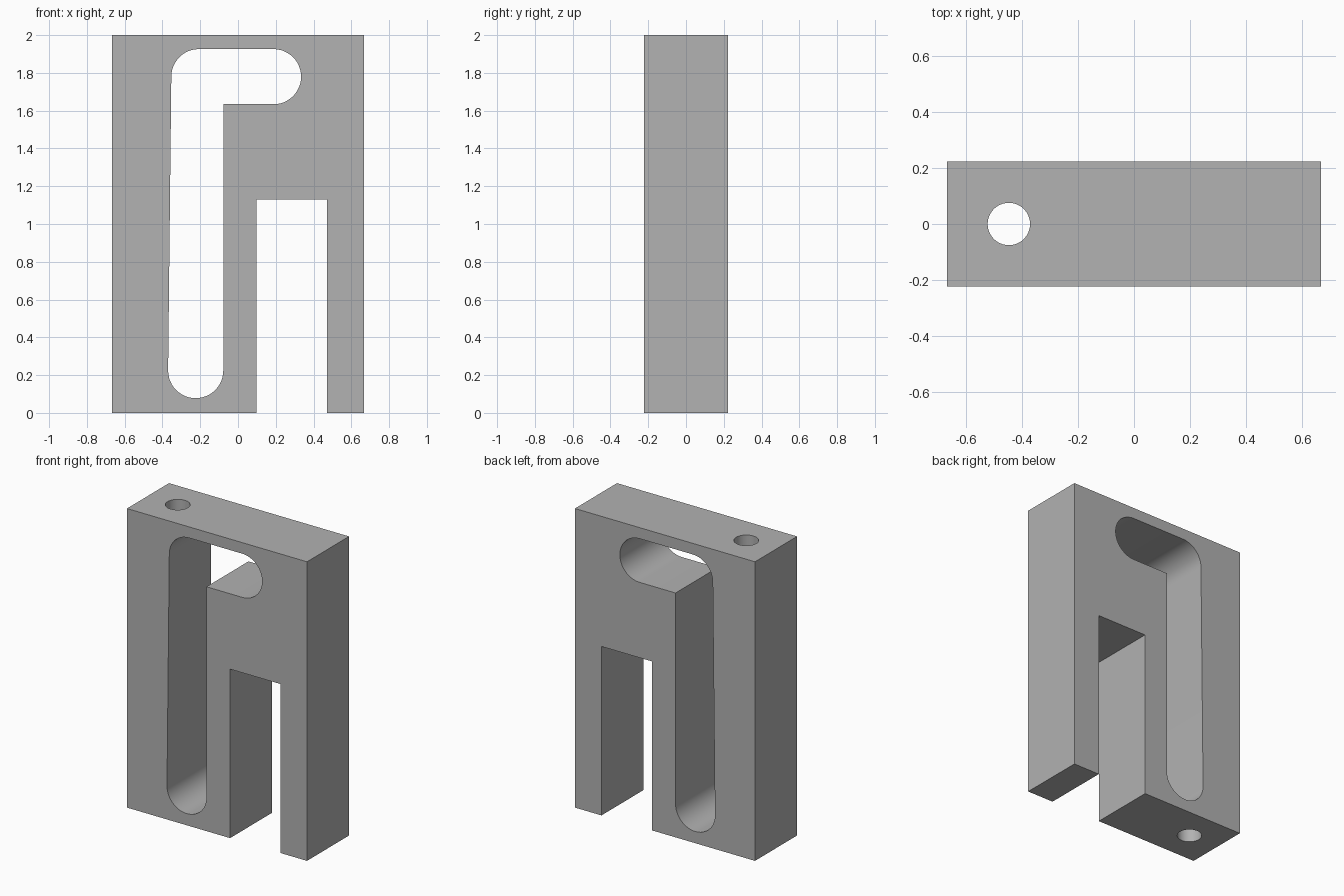
import bpy, bmesh, math

if "Cube" in bpy.data.objects:
    bpy.data.objects.remove(bpy.data.objects["Cube"], do_unlink=True)

grey = bpy.data.materials.new("plain grey")
grey.use_nodes = True
colour = (0.445, 0.445, 0.445, 1)
grey.diffuse_color = colour
grey.node_tree.nodes["Principled BSDF"].inputs["Base Color"].default_value = colour


def arc(cx, cz, r, start, end, steps=24):
    angles = [math.radians(start + (end - start) * i / steps) for i in range(steps + 1)]
    return [(cx + r * math.cos(a), cz + r * math.sin(a)) for a in angles]


def prism(name, points, low, high, vertical=False):
    """Extrude a closed profile along y, or along z when vertical."""
    bm = bmesh.new()
    place = (lambda u, v: (u, v, low)) if vertical else (lambda u, v: (u, low, v))
    face = bm.faces.new([bm.verts.new(place(u, v)) for u, v in points])
    moved = bmesh.ops.extrude_face_region(bm, geom=[face])["geom"]
    shift = (0, 0, high - low) if vertical else (0, high - low, 0)
    bmesh.ops.translate(bm, vec=shift, verts=[g for g in moved if isinstance(g, bmesh.types.BMVert)])
    bmesh.ops.recalc_face_normals(bm, faces=bm.faces)
    mesh = bpy.data.meshes.new(name)
    bm.to_mesh(mesh)
    bm.free()
    mesh.materials.append(grey)
    obj = bpy.data.objects.new(name, mesh)
    bpy.context.collection.objects.link(obj)
    return obj


# Block outline with the square notch between the legs
W, D, H = 0.666, 0.222, 2.0
outline = [(-W, 0), (0.097, 0), (0.097, 1.13), (0.47, 1.13), (0.47, 0), (W, 0), (W, H), (-W, H)]
body = prism("slotted_block", outline, -D, D)

# Hooked slot: rounded bottom, square inner corner, rounded end
R = 0.146
slot_profile = (arc(-0.224, 0.224, R, 180, 360) + [(-0.078, 1.634)]
                + arc(0.188, 1.78, R, -90, 90) + arc(-0.207, 1.78, R, 90, 180, 12))
slot = prism("slot_cutter", slot_profile, -0.5, 0.5)

# Round bore through the full height
bore = prism("bore_cutter", arc(-0.446, 0, 0.0755, 0, 352.5, 47), -0.1, H + 0.1, vertical=True)

for cutter in (slot, bore):
    cutter.hide_render = True
    cut = body.modifiers.new(cutter.name, "BOOLEAN")
    cut.operation = "DIFFERENCE"
    cut.solver = "EXACT"
    cut.object = cutter

# Bake the cuts and drop the cutters
bpy.context.view_layer.update()
graph = bpy.context.evaluated_depsgraph_get()
result = bpy.data.meshes.new_from_object(body.evaluated_get(graph))
body.modifiers.clear()
body.data = result
for cutter in (slot, bore):
    bpy.data.objects.remove(cutter, do_unlink=True)

# Smooth curved walls, crisp edges
bpy.ops.object.select_all(action="DESELECT")
body.select_set(True)
bpy.context.view_layer.objects.active = body
bpy.ops.object.shade_smooth_by_angle(angle=math.radians(30))
